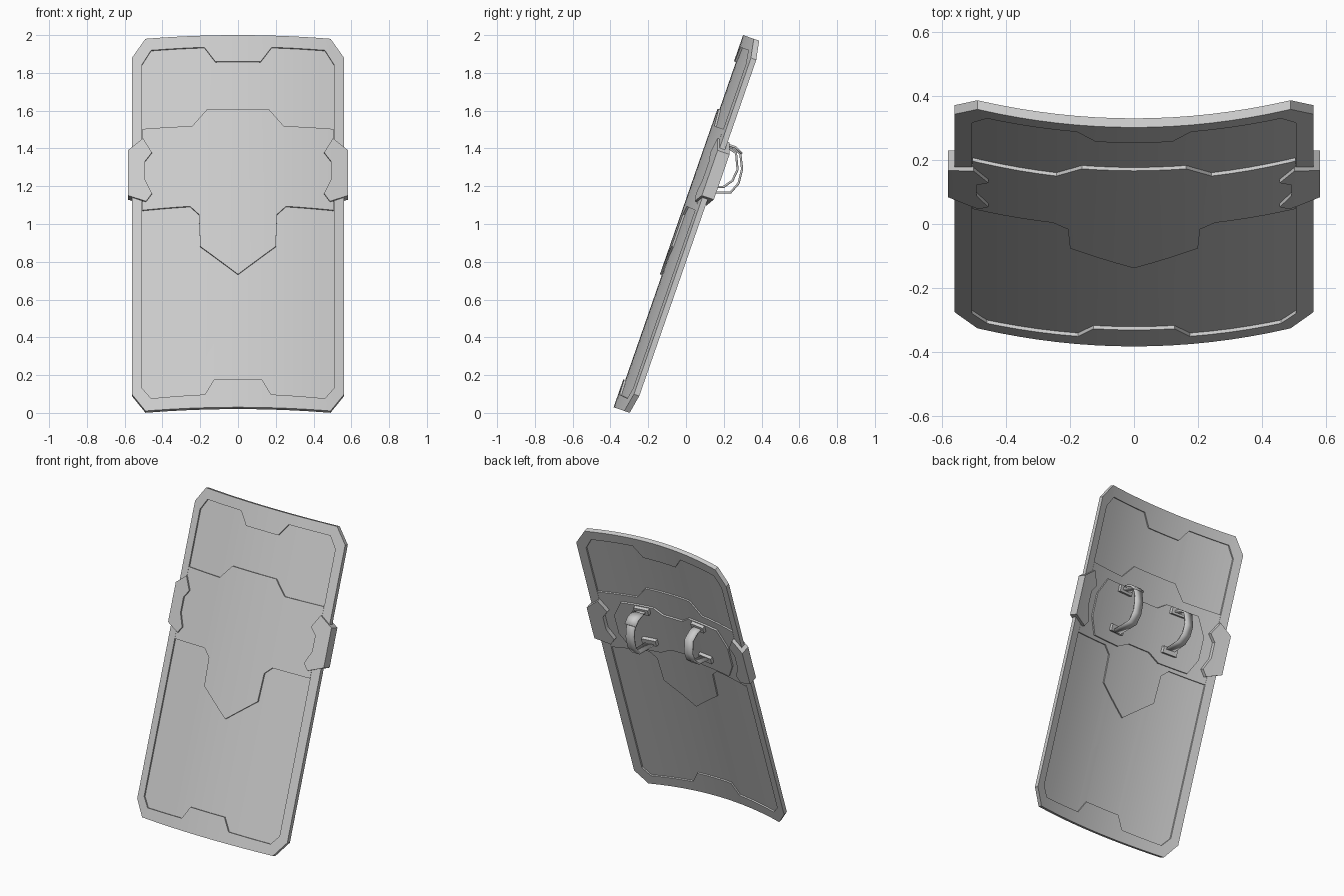
import bpy
import bmesh
import math
from mathutils import Vector

cube = bpy.data.objects.get("Cube")
if cube:
    bpy.data.objects.remove(cube, do_unlink=True)

TILT = math.atan(0.348)
SIN, COS, TAN = math.sin(TILT), math.cos(TILT), math.tan(TILT)


def material(name, value):
    m = bpy.data.materials.new(name)
    m.use_nodes = True
    color = (value, value, value, 1)
    m.diffuse_color = color
    m.node_tree.nodes["Principled BSDF"].inputs["Base Color"].default_value = color
    return m


GREY = material("light_grey", 0.6)


def place(x, h, w):
    """Bend and lean: x across, h up the face, w depth toward the back."""
    d = x * x / 4 + w
    return Vector((x, -0.385 + (h - 0.025) * TAN + d * COS, h - d * SIN))


def finish(name, bm):
    bmesh.ops.recalc_face_normals(bm, faces=bm.faces)
    mesh = bpy.data.meshes.new(name)
    bm.to_mesh(mesh)
    bm.free()
    mesh.materials.append(GREY)
    ob = bpy.data.objects.new(name, mesh)
    bpy.context.collection.objects.link(ob)
    bpy.ops.object.select_all(action='DESELECT')
    ob.select_set(True)
    bpy.context.view_layer.objects.active = ob
    bpy.ops.object.shade_smooth_by_angle(angle=math.radians(25))
    return ob


def slab(name, outline, front, back, sides=(1, -1)):
    """Curved slab from a half outline, mirrored across the middle."""
    bm = bmesh.new()
    for s in sides:
        bm.faces.new([bm.verts.new((s * x, h, 0)) for x, h in outline])
    bmesh.ops.remove_doubles(bm, verts=bm.verts, dist=1e-4)
    bmesh.ops.recalc_face_normals(bm, faces=bm.faces)
    for k in range(-9, 10):
        if k:
            bmesh.ops.bisect_plane(bm, geom=bm.verts[:] + bm.edges[:] + bm.faces[:],
                                   dist=1e-4, plane_co=(k * 0.06, 0, 0), plane_no=(1, 0, 0))
    base = bm.verts[:]
    out = bmesh.ops.extrude_face_region(bm, geom=bm.faces[:])
    top = [v for v in out["geom"] if isinstance(v, bmesh.types.BMVert)]
    for v in base:
        v.co = place(v.co.x, v.co.y, front)
    for v in top:
        v.co = place(v.co.x, v.co.y, back)
    return finish(name, bm)


def strap(name, x, path, width=0.06):
    """Ribbon handle swept across x along a side profile."""
    bm = bmesh.new()
    rows = [[bm.verts.new((x + s * width / 2, y, z)) for s in (-1, 1)] for y, z in path]
    for a, b in zip(rows, rows[1:]):
        bm.faces.new((a[0], a[1], b[1], b[0]))
    ob = finish(name, bm)
    mod = ob.modifiers.new("thickness", 'SOLIDIFY')
    mod.thickness = 0.012
    mod.offset = 0


# Rim and recessed panel
outer = [(0, 2.0), (0.49, 2.0), (0.562, 1.905), (0.562, 0.125), (0.49, 0.03), (0, 0.03)]
inner = [(0, 0.178), (0.127, 0.178), (0.175, 0.1), (0.46, 0.094), (0.507, 0.151),
         (0.507, 1.867), (0.46, 1.937), (0.178, 1.938), (0.12, 1.861), (0, 1.861)]
slab("rim", outer + inner, 0, 0.03)
slab("panel", inner, 0.011, 0.02)

# Central reinforcement, showing on both faces
slab("center_plate", [(0, 1.61), (0.163, 1.61), (0.243, 1.523), (0.506, 1.524), (0.506, 1.094),
                      (0.254, 1.099), (0.207, 1.055), (0.2, 0.885), (0, 0.734)], 0, 0.03)

# Side clamps wrapping the rim
clamp = [(0.583, 1.414), (0.503, 1.471), (0.456, 1.392), (0.493, 1.348),
         (0.493, 1.252), (0.456, 1.175), (0.487, 1.136), (0.583, 1.175)]
for side, s in (("left", 1), ("right", -1)):
    slab(side + "_clamp", clamp, -0.012, 0.055, (s,))

# Backing plate for the handles
slab("handle_plate", [(0, 1.43), (0.07, 1.43), (0.13, 1.47), (0.36, 1.47), (0.425, 1.36),
                      (0.425, 1.22), (0.37, 1.12), (0.16, 1.12), (0.08, 1.16), (0, 1.16)], 0.025, 0.042)

# Handles with their feet and buckle
loops = {
    "left": [(0.15, 1.425), (0.204, 1.417), (0.255, 1.4), (0.288, 1.37), (0.297, 1.29),
             (0.278, 1.215), (0.236, 1.167), (0.08, 1.167)],
    "right": [(0.15, 1.425), (0.215, 1.41), (0.265, 1.375), (0.273, 1.288),
              (0.246, 1.23), (0.2, 1.197), (0.08, 1.19)],
}
for side, s in (("left", 1), ("right", -1)):
    strap(side + "_handle", s * 0.21, loops[side])
    for part, h in (("upper", 1.445), ("lower", 1.205)):
        foot = [(0.16, h - 0.02), (0.26, h - 0.02), (0.26, h + 0.02), (0.16, h + 0.02)]
        slab(side + "_" + part + "_foot", foot, 0.04, 0.065, (s,))
strap("strap_buckle", 0.21, [(0.21, 1.424), (0.262, 1.406), (0.296, 1.372)], 0.08)
